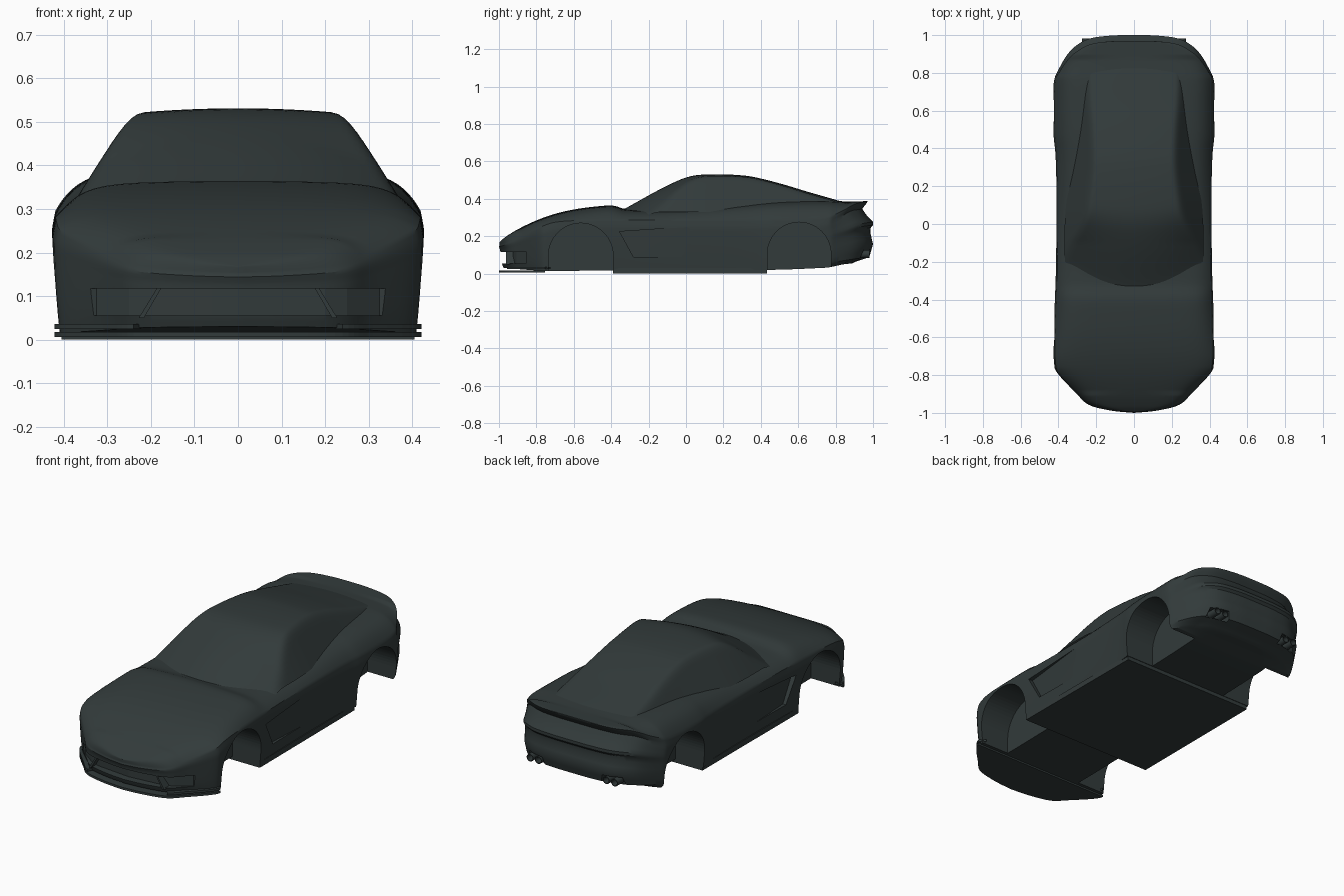
import bpy, bmesh, math
from mathutils import Vector

if "Cube" in bpy.data.objects:
    bpy.data.objects.remove(bpy.data.objects["Cube"])

paint = bpy.data.materials.new("dark_grey_green")
paint.diffuse_color = (0.032, 0.043, 0.043, 1)
paint.use_nodes = True
paint.node_tree.nodes["Principled BSDF"].inputs["Base Color"].default_value = paint.diffuse_color


def smooth_curve(tab, x):
    """Cubic interpolation through (x, value) pairs, clamped at the ends."""
    if x <= tab[0][0]:
        return tab[0][1]
    if x >= tab[-1][0]:
        return tab[-1][1]
    i = max(k for k in range(len(tab) - 1) if tab[k][0] <= x)

    def slope(k):
        a, b = tab[max(k - 1, 0)], tab[min(k + 1, len(tab) - 1)]
        return (b[1] - a[1]) / (b[0] - a[0])
    (x0, a), (x1, b) = tab[i], tab[i + 1]
    h = x1 - x0
    t = (x - x0) / h
    return ((2*t**3 - 3*t*t + 1) * a + (t**3 - 2*t*t + t) * h * slope(i)
            + (3*t*t - 2*t**3) * b + (t**3 - t*t) * h * slope(i + 1))


def linear(tab, x):
    for (x0, a), (x1, b) in zip(tab, tab[1:]):
        if x <= x1:
            return a + (b - a) * max(0, x - x0) / (x1 - x0)
    return tab[-1][1]


def make_object(name, bm, smooth=True):
    bmesh.ops.remove_doubles(bm, verts=bm.verts, dist=0.0003)
    bmesh.ops.dissolve_degenerate(bm, edges=bm.edges, dist=0.0001)
    bmesh.ops.recalc_face_normals(bm, faces=bm.faces)
    me = bpy.data.meshes.new(name)
    bm.to_mesh(me)
    bm.free()
    me.materials.append(paint)
    ob = bpy.data.objects.new(name, me)
    bpy.context.collection.objects.link(ob)
    if smooth:
        shade(ob)
    return ob


def shade(ob):
    bpy.ops.object.select_all(action='DESELECT')
    ob.select_set(True)
    bpy.context.view_layer.objects.active = ob
    bpy.ops.object.shade_smooth_by_angle(angle=math.radians(32))


def solid(name, a, b):
    """Solid between two matching polygons."""
    bm = bmesh.new()
    va, vb = [bm.verts.new(p) for p in a], [bm.verts.new(p) for p in b]
    bm.faces.new(va)
    bm.faces.new(vb)
    for i in range(len(va)):
        j = (i + 1) % len(va)
        bm.faces.new((va[i], va[j], vb[j], vb[i]))
    return make_object(name, bm, False)


def slab(name, plan, z0, z1):
    return solid(name, [(x, y, z0) for x, y in plan], [(x, y, z1) for x, y in plan])


def grid(bm, rows):
    vs = [[bm.verts.new(p) for p in r] for r in rows]
    for r, q in zip(vs, vs[1:]):
        for i in range(len(r) - 1):
            bm.faces.new((r[i], r[i + 1], q[i + 1], q[i]))


def both_sides(plan):
    return plan + [(-x, y) for x, y in reversed(plan) if x > 0.001]


# plan outline of the right half, nose to tail
KEYS = [(0, -1), (.12, -.988), (.24, -.957), (.31, -.892), (.405, -.79), (.424, -.73),
        (.426, -.6), (.42, -.42), (.414, -.25), (.411, 0), (.412, .25), (.417, .38), (.426, .47),
        (.428, .62), (.425, .75), (.405, .81), (.34, .915), (.25, .977), (.13, .997), (0, 1)]
ts = [i / 6 for i in range((len(KEYS) - 1) * 6 + 1)]
XT = [(i, p[0]) for i, p in enumerate(KEYS)]
YT = [(i, p[1]) for i, p in enumerate(KEYS)]
outline = [(max(0, smooth_curve(XT, t)), smooth_curve(YT, t)) for t in ts]

# heights along the body: underside, shoulder edge, centre line
LOW = [(-1, .03), (-.75, .015), (-.4, .018), (.43, .02), (.77, .033), (.9, .045), (1, .055)]
EDGE = [(-1, .152), (-.95, .17), (-.88, .2), (-.8, .24), (-.7, .275), (-.5, .285), (.6, .29),
        (.75, .3), (.85, .335), (.93, .372), (1, .386)]
DECK = [(-1, .168), (-.97, .195), (-.9, .238), (-.8, .285), (-.7, .32), (-.6, .343), (-.5, .357),
        (-.39, .364), (-.32, .345), (0, .352), (.3, .375), (.5, .388), (.75, .392), (.9, .385), (1, .388)]
# how far the front and rear faces step back, by relative height
REAR = [(0, .11), (.03, .09), (.1, .02), (.31, 0), (.5, .015), (.58, .012), (.62, 0),
        (.67, 0), (.78, .035), (.88, .058), (.97, .035), (1, .03)]
FRONT = [(0, .025), (.2, .015), (.8, .006), (.93, 0), (1, .003)]
LEVELS = [0, .03, .06, .1, .2, .31, .4, .5, .58, .62, .67, .72, .78, .83, .88, .93, .97, 1]
ACROSS = [.985, .965, .94, .91, .88, .84, .8, .74, .66, .55, .4, .2, 0]


def setback(y, v):
    if y > 0:
        return y - linear(REAR, v) * min(1, max(0, (y - .75) / .2))
    return y + linear(FRONT, v) * min(1, max(0, (-y - .7) / .25))


# body shell
rows = []
for x, y in outline:
    lo, ed, dk = (smooth_curve(t, y) for t in (LOW, EDGE, DECK))
    row = [(x * f, setback(y, 0), lo) for f in (0, .5)]
    for v in LEVELS:
        tuck = .014 * (1 - v) ** 2 + .008 * max(0, v - .85) / .15
        row.append((max(0, x - tuck * min(1, x / .3)), setback(y, v), lo + v * (ed - lo)))
    for f in ACROSS:
        z = ed + (dk - .012 * f * f * (abs(y) < .9) - ed) * (1 - f ** 9)
        row.append((row[2 + len(LEVELS) - 1][0] * f, setback(y, 1), z))
    rows.append(row)
bm = bmesh.new()
for s in (1, -1):
    grid(bm, [[(s * px, py, pz) for px, py, pz in r] for r in rows])
body = make_object("body_shell", bm)

# cutters: wheel wells, door scoops, exhaust recesses, grille
cutters = []
for s in (1, -1):
    for cy, cz, r in ((-.5625, .0975, .1725), (.605, .105, .17)):
        prof = [(cy + r * math.cos(math.pi * k / 32), cz + r * math.sin(math.pi * k / 32)) for k in range(33)]
        prof += [(cy - r, -.1), (cy + r, -.1)]
        cutters.append(solid("wheel_well_cutter", [(s * .24, *p) for p in prof], [(s * .6, *p) for p in prof]))
    scoop = [(-.355, .225), (-.28, .088), (.3, .088), (.2, .262)]
    cutters.append(solid("door_scoop_cutter",
                         [(s * x, *p) for x, p in zip((.391, .389, .422, .42), scoop)],
                         [(s * .6, *p) for p in scoop]))
    duct = [(s * .17, .08), (s * .29, .08), (s * .28, .128), (s * .18, .128)]
    cutters.append(solid("exhaust_recess_cutter", [(x, .92, z) for x, z in duct], [(x, 1.1, z) for x, z in duct]))
grille = [(0, -.945), (.2, -.925), (.25, -.905), (.325, -.85), (.365, -.86), (.365, -1.1), (0, -1.1)]
cutters.append(slab("grille_cutter", both_sides(grille), .055, .117))

for c in cutters:
    mod = body.modifiers.new("cut", 'BOOLEAN')
    mod.operation, mod.solver, mod.object = 'DIFFERENCE', 'EXACT', c
    bpy.ops.object.select_all(action='DESELECT')
    body.select_set(True)
    bpy.context.view_layer.objects.active = body
    bpy.ops.object.modifier_apply(modifier=mod.name)
for c in cutters:
    bpy.data.objects.remove(c)
shade(body)

# cabin: windscreen, roof, side glass and rear window in one skin
ROOF = [(-.4, .31), (-.36, .332), (-.31, .357), (-.16, .44), (-.06, .49), (0, .514), (.06, .527), (.15, .531),
        (.25, .529), (.35, .519), (.5, .483), (.65, .438), (.8, .395), (.9, .365)]
BASE = [(-.4, .34), (-.3, .36), (-.15, .367), (.05, .364), (.3, .335), (.5, .312), (.7, .29), (.9, .26)]


def cabin_height(x, y, w):
    bend = .11 * (x / .33) ** 2 * min(1, max(0, (.2 - y) / .3))
    top = smooth_curve(ROOF, y - bend) - .012 * (x / .25) ** 2
    side = .33 + (w - x) * 1.6
    h = max(0, min(1, .5 + .5 * (side - top) / .03))
    return side + (top - side) * h - .03 * h * (1 - h)


rows = []
for k in range(71):
    y = -.4 + 1.3 * k / 70
    w = smooth_curve(BASE, y)
    rows.append([(w * u / 28, y, cabin_height(abs(w * u / 28), y, w)) for u in range(-28, 29)])
bm = bmesh.new()
grid(bm, rows)
make_object("cabin", bm)

# floor pan between the wheels
slab("floor_pan", both_sides([(0, -.39), (.405, -.39), (.402, .432), (0, .432)]), 0, .03)

# front splitter with raised corner blades
front = [p for p in outline if p[1] < -.75]
slab("front_splitter", both_sides(front), .006, .018)
for s in (1, -1):
    edge = [p for p in front if p[0] > .23]
    inner = [(x * .93, y + .03) for x, y in reversed(edge)]
    slab("splitter_blade", [(s * x, y) for x, y in edge + inner], .024, .036)
    # slanted posts dividing the grille
    post = [(.175, .12), (.185, .12), (.228, .05), (.216, .05)]
    solid("grille_post", [(s * x, -.963, z) for x, z in post], [(s * x, -.9, z) for x, z in post])
    # twin exhaust pipes
    for px in (.205, .255):
        bm = bmesh.new()
        ring = [(math.cos(a * math.pi / 10), math.sin(a * math.pi / 10)) for a in range(21)]
        grid(bm, [[(s * px + r * c, y, .104 + r * q) for c, q in ring]
                  for r, y in ((.02, .91), (.02, .982), (.016, .982), (.016, .93), (.001, .93))])
        make_object("exhaust_pipe", bm)
